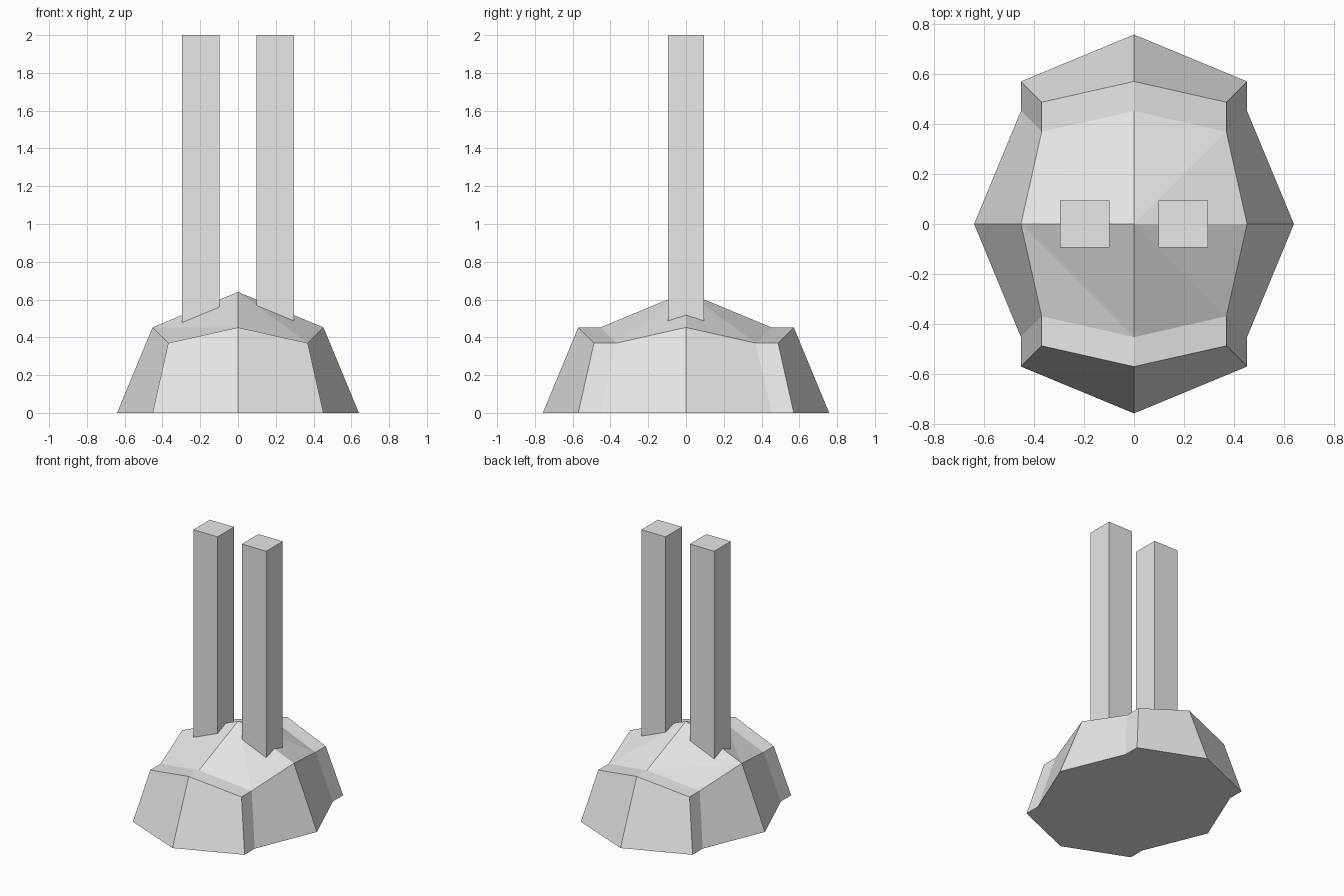
import bpy
import bmesh
from mathutils import Vector

RADIUS = 0.64      # radius of the faceted dome
STRETCH = 0.118    # how far the front and back caps are pulled out

old = bpy.data.objects.get("Cube")
if old:
    bpy.data.objects.remove(old, do_unlink=True)

grey = bpy.data.materials.new("light_grey")
grey.use_nodes = True
grey.diffuse_color = (0.8, 0.8, 0.8, 1)
for node in grey.node_tree.nodes:
    if node.type == 'BSDF_PRINCIPLED':
        node.inputs["Base Color"].default_value = grey.diffuse_color


def add_object(name, bm):
    bmesh.ops.recalc_face_normals(bm, faces=bm.faces[:])
    mesh = bpy.data.meshes.new(name)
    bm.to_mesh(mesh)
    bm.free()
    mesh.materials.append(grey)
    obj = bpy.data.objects.new(name, mesh)
    bpy.context.scene.collection.objects.link(obj)
    return obj


# Dome: a cube divided once and rounded to a sphere
bm = bmesh.new()
bmesh.ops.create_cube(bm, size=2)
bmesh.ops.subdivide_edges(bm, edges=bm.edges[:], cuts=1, use_grid_fill=True)
bm.normal_update()
caps = {s: [f for f in bm.faces if f.normal.y * s > 0.9] for s in (-1, 1)}
for v in bm.verts:
    v.co = v.co.normalized() * RADIUS

# Pull the front and back caps straight outwards
for side, faces in caps.items():
    result = bmesh.ops.extrude_face_region(bm, geom=faces)
    moved = [g for g in result["geom"] if isinstance(g, bmesh.types.BMVert)]
    bmesh.ops.translate(bm, verts=moved, vec=(0, side * STRETCH, 0))
    left_over = [f for f in faces if f.is_valid]
    if left_over:
        bmesh.ops.delete(bm, geom=left_over, context='FACES')

# Keep the upper half and close the flat underside
bmesh.ops.bisect_plane(bm, geom=bm.verts[:] + bm.edges[:] + bm.faces[:],
                       plane_co=(0, 0, 0), plane_no=(0, 0, 1), clear_inner=True)
rim = [e for e in bm.edges if e.is_boundary]
bmesh.ops.contextual_create(bm, geom=rim)

# Fold the four roof panels, which are not quite flat
apex = max(bm.verts, key=lambda v: v.co.z)
for face in list(apex.link_faces):
    ring = list(face.verts)
    start = ring.index(apex)
    if face.calc_center_median().x < 0:
        start += 1
    bmesh.utils.face_split(face, ring[start % 4], ring[(start + 2) % 4])
add_object("dome_base", bm)

# Two square posts rising from the dome
for name, side in (("left_post", 1), ("right_post", -1)):
    bm = bmesh.new()
    bmesh.ops.create_cube(bm, size=1)
    bmesh.ops.scale(bm, vec=(0.197, 0.19, 1.7), verts=bm.verts[:])
    bmesh.ops.translate(bm, vec=Vector((side * 0.197, 0, 1.15)), verts=bm.verts[:])
    add_object(name, bm)
